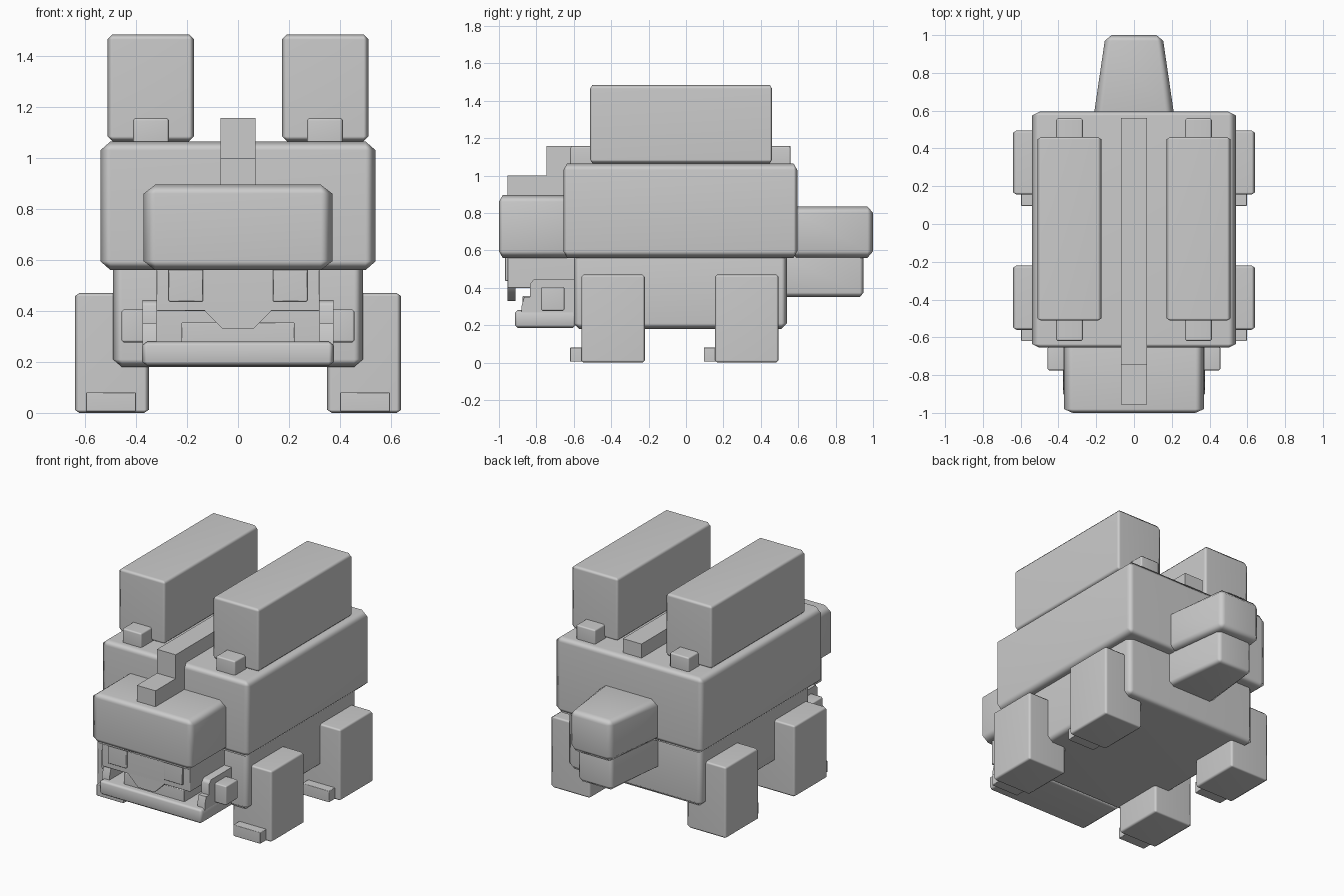
import bpy, bmesh
from itertools import product

if "Cube" in bpy.data.objects:
    bpy.data.objects.remove(bpy.data.objects["Cube"])

grey = bpy.data.materials.new("plain grey")
grey.diffuse_color = (0.6, 0.6, 0.6, 1)
grey.use_nodes = True
grey.node_tree.nodes["Principled BSDF"].inputs["Base Color"].default_value = grey.diffuse_color


def finish(name, bm):
    bmesh.ops.recalc_face_normals(bm, faces=bm.faces[:])
    me = bpy.data.meshes.new(name)
    bm.to_mesh(me)
    bm.free()
    me.materials.append(grey)
    ob = bpy.data.objects.new(name, me)
    bpy.context.collection.objects.link(ob)
    bpy.ops.object.select_all(action='DESELECT')
    bpy.context.view_layer.objects.active = ob
    ob.select_set(True)
    bpy.ops.object.shade_smooth_by_angle(angle=1.0)
    ob.modifiers.new("flat face normals", 'WEIGHTED_NORMAL').keep_sharp = True
    return ob


def block(name, x, y, z, c=(0.01, 0.01, 0.01), taper=1.0):
    """Box with a chamfer per axis; taper narrows x towards the +y end."""
    lim = (x, y, z)
    bm = bmesh.new()
    for corner in product((0, 1), repeat=3):
        for keep in range(3):
            p = [lim[a][corner[a]] + (0 if a == keep else c[a] * (1 - 2 * corner[a]))
                 for a in range(3)]
            p[0] *= 1 + (taper - 1) * (p[1] - y[0]) / (y[1] - y[0])
            bm.verts.new(p)
    bmesh.ops.convex_hull(bm, input=bm.verts[:])
    bmesh.ops.dissolve_limit(bm, angle_limit=0.01, verts=bm.verts[:], edges=bm.edges[:])
    return finish(name, bm)


def pair(name, x, y, z, c=(0.01, 0.01, 0.01)):
    block(name + "_left", x, y, z, c)
    block(name + "_right", (-x[1], -x[0]), y, z, c)


def prism(name, pts, axis, lo, hi):
    """Extrude a 2D profile along x (axis 0) or y (axis 1)."""
    bm = bmesh.new()
    place = (lambda p, d: (d, p[0], p[1])) if axis == 0 else (lambda p, d: (p[0], d, p[1]))
    a = [bm.verts.new(place(p, lo)) for p in pts]
    b = [bm.verts.new(place(p, hi)) for p in pts]
    bm.faces.new(a)
    bm.faces.new(b[::-1])
    for i in range(len(pts)):
        j = (i + 1) % len(pts)
        bm.faces.new((a[i], a[j], b[j], b[i]))
    return finish(name, bm)


# Body and shell
block("shell", (-0.54, 0.54), (-0.655, 0.595), (0.56, 1.065), (0.04, 0.02, 0.035))
block("belly", (-0.49, 0.49), (-0.6, 0.54), (0.18, 0.6), (0.035, 0.03, 0.03))

# Back ridge stepping down onto the head
prism("back_ridge", [(-0.955, 0.86), (-0.955, 1.0), (-0.745, 1.0), (-0.745, 1.157),
                     (0.56, 1.157), (0.56, 1.0), (-0.6, 1.0), (-0.6, 0.86)],
      0, -0.068, 0.068)

# Back pods on rails
pair("back_pod", (0.172, 0.512), (-0.512, 0.46), (1.065, 1.485), (0.02, 0.012, 0.02))
pair("pod_rail", (0.27, 0.412), (-0.62, 0.56), (1.03, 1.157))

# Legs and toes
for place, y in (("front", -0.56), ("rear", 0.155)):
    pair(place + "_leg", (0.35, 0.64), (y, y + 0.34), (0, 0.47), (0.018, 0.012, 0.012))
    pair(place + "_toe", (0.4, 0.597), (y - 0.06, y + 0.05), (0.005, 0.08), (0.003,) * 3)

# Head, face, beak and eyes
block("brow", (-0.37, 0.37), (-1.0, -0.6), (0.56, 0.895), (0.045, 0.02, 0.035))
block("face", (-0.32, 0.32), (-0.955, -0.55), (0.4, 0.6), (0.004,) * 3)
prism("beak", [(-0.13, 0.41), (-0.13, 0.4), (-0.06, 0.33), (0.06, 0.33),
               (0.13, 0.4), (0.13, 0.41)], 1, -0.955, -0.912)
pair("eye", (0.137, 0.272), (-0.968, -0.93), (0.437, 0.565), (0.004,) * 3)

# Lower jaw with side walls, tongue and hinges
block("jaw_floor", (-0.376, 0.376), (-0.915, -0.59), (0.185, 0.28), (0.02, 0.015, 0.015))
for side, lo, hi in (("left", 0.32, 0.374), ("right", -0.374, -0.32)):
    prism("jaw_wall_" + side, [(-0.88, 0.25), (-0.88, 0.3), (-0.865, 0.35), (-0.835, 0.35),
                               (-0.835, 0.42), (-0.815, 0.443), (-0.59, 0.443),
                               (-0.59, 0.25)], 0, lo, hi)
block("tongue", (-0.222, 0.222), (-0.875, -0.59), (0.26, 0.355), (0.004,) * 3)
pair("jaw_hinge", (0.36, 0.457), (-0.775, -0.65), (0.277, 0.405), (0.008,) * 3)

# Tail in two layers
block("tail_upper", (-0.215, 0.215), (0.56, 1.0), (0.56, 0.835), (0.045, 0.03, 0.035), 0.7)
block("tail_lower", (-0.18, 0.18), (0.5, 0.95), (0.35, 0.59), (0.035, 0.02, 0.025), 0.7)
